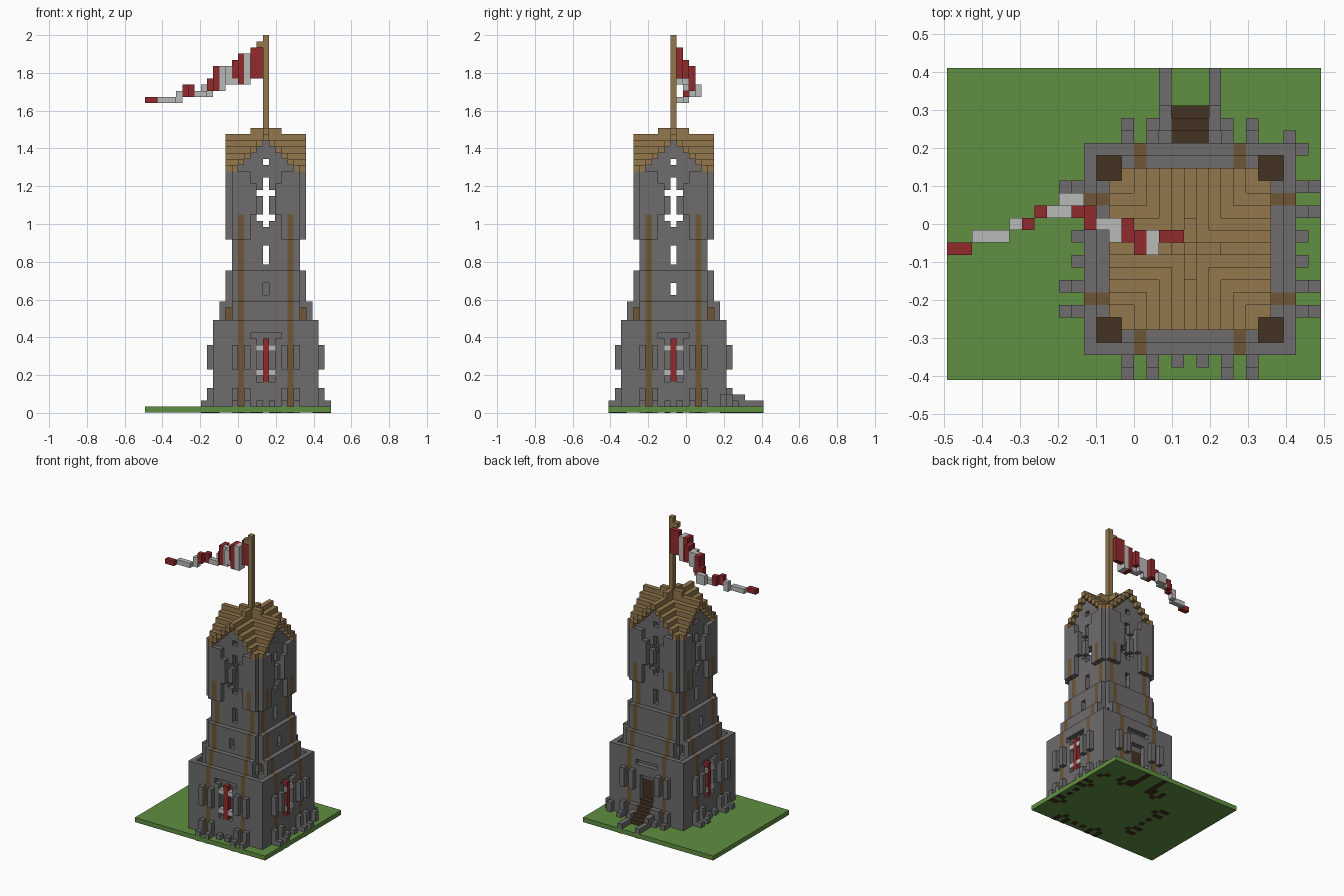
import bpy
import bmesh
from mathutils import Vector

default = bpy.data.objects.get("Cube")
if default:
    bpy.data.objects.remove(default, do_unlink=True)

UNIT = 2 / 61                                  # block edge length
ORIGIN = Vector((4.5, -2, 0.5)) * UNIT         # centre of the tower's lowest block


def material(name, colour):
    mat = bpy.data.materials.new(name)
    mat.use_nodes = True
    mat.diffuse_color = (*colour, 1)
    mat.node_tree.nodes["Principled BSDF"].inputs["Base Color"].default_value = (*colour, 1)
    return mat


stone = material("grey stone", (.156, .15, .153))
grass = material("green grass", (.117, .275, .054))
light_wood = material("light wood", (.287, .184, .074))
beam_wood = material("beam wood", (.155, .093, .038))
dark_wood = material("dark wood", (.058, .032, .017))
red = material("red cloth", (.283, .024, .026))
white = material("pale cloth", (.485, .497, .485))

PARTS = {
    "stone_walls": stone, "buttresses": stone, "stair_walls": stone,
    "corner_beams": beam_wood, "parapet_floor": dark_wood, "back_stairs": dark_wood,
    "roof": light_wood, "flagpole": light_wood,
    "banner_stripe": red, "banner_trim": white,
    "flag_red": red, "flag_pale": white,
}
cells = {}                                     # block position -> part name


def block(part, xs, ys, zs):
    """Fill an inclusive range of blocks; part None carves it away."""
    for x in range(xs[0], xs[1] + 1):
        for y in range(ys[0], ys[1] + 1):
            for z in range(zs[0], zs[1] + 1):
                if part:
                    cells[x, y, z] = part
                else:
                    cells.pop((x, y, z), None)


def on_side(side, part, t, d, z):
    """Fill blocks on one face: t runs along the face, d points outwards."""
    corners = []
    for a, b in zip(t, d):
        corners.append([(a, -b), (b, a), (-a, b), (-b, -a)][side])
    xs, ys = (sorted(axis) for axis in zip(*corners))
    block(part, xs, ys, z)


def mirrored(side, part, t, d, z):
    on_side(side, part, t, d, z)
    on_side(side, part, (-t[1], -t[0]), d, z)


def roof_height(x, y):
    return 44 - min(abs(x), abs(y))


# Hollow lower storey and the floor behind its parapet
block("stone_walls", (-8, 8), (-8, 8), (1, 14))
block(None, (-7, 7), (-7, 7), (1, 14))
block("parapet_floor", (-7, 7), (-7, 7), (12, 12))

# Hollow upper shaft, topped by four stepped gables
for x in range(-5, 6):
    for y in range(-5, 6):
        if max(abs(x), abs(y)) == 5:
            block("stone_walls", (x, x), (y, y), (13, roof_height(x, y) - 1))

for side in range(4):
    back = side == 2
    # Stepped wall faces
    on_side(side, "stone_walls", (-5, 5), (7, 7), (13, 17))
    on_side(side, "stone_walls", (-5, 5), (6, 6), (13, 22))
    mirrored(side, "stone_walls", (3, 5), (6, 6), (28, 38))
    mirrored(side, "stone_walls", (2, 2), (6, 6), (32, 36))
    mirrored(side, None, (5, 5), (6, 6), (15, 16))

    # Timber beams running up between pairs of buttresses
    for d, z in ((8, (1, 14)), (7, (13, 17)), (6, (15, 22)), (5, (23, 27)), (6, (28, 31))):
        mirrored(side, "corner_beams", (4, 4), (d, d), z)
    for t in (3, 5):
        mirrored(side, "buttresses", (t, t), (9, 9), (1, 3))
        mirrored(side, "buttresses", (t, t), (10, 10), (1, 1))
        mirrored(side, "buttresses", (t, t), (9, 9), (7, 10))
    if not back:
        mirrored(side, "buttresses", (1, 1), (9, 9), (1, 1))

    # Arrow slits and the cross window
    slits = [(24, 26), (30, 37), (40, 40)]
    if not back:
        slits.append((19, 20))
    for z in slits:
        on_side(side, None, (0, 0), (5, 6), z)
    for z in (31, 35):
        on_side(side, None, (-1, 1), (5, 6), (z, z))

    # Recessed panel with a banner
    on_side(side, None, (-2, 2), (8, 8), (12, 12))
    on_side(side, "stone_walls", (-2, 2), (7, 7), (4, 12))
    if not back:
        on_side(side, None, (-1, 1), (8, 8), (5, 11))
        on_side(side, "banner_stripe", (0, 0), (8, 8), (5, 11))
        for z in (6, 10):
            mirrored(side, "banner_trim", (1, 1), (8, 8), (z, z))

# Back doorway, stairs and stair walls
block(None, (-1, 1), (8, 8), (1, 9))
block("back_stairs", (-1, 1), (7, 7), (1, 8))
for step in range(4):
    block("back_stairs", (-1, 1), (11 - step, 11 - step), (1, 1 + step))
for x in (-2, 2):
    for end, top in ((14, 1), (11, 2), (9, 3)):
        block("stair_walls", (x, x), (9, end), (1, top))

# Loose stones at one back corner
block("buttresses", (8, 8), (9, 9), (1, 2))
block("buttresses", (9, 9), (8, 8), (1, 2))

# Crossed gable roof with open corners
for x in range(-6, 7):
    for y in range(-6, 7):
        if min(abs(x), abs(y)) < 6:
            cells[x, y, roof_height(x, y)] = "roof"
block("roof", (-2, 2), (0, 0), (45, 45))
block("roof", (0, 0), (-2, 2), (45, 45))

# Flagpole
block("flagpole", (0, 0), (0, 0), (45, 60))
block("flagpole", (-1, -1), (0, 0), (59, 59))

# Waving pennant: x start, x end, y start, y end, bottom, top
RED_RUNS = [(-2, -1, 1, 1, 54, 58), (-4, -4, 0, 1, 53, 57), (-5, -5, 1, 2, 54, 56),
            (-8, -8, 2, 3, 52, 55), (-9, -9, 3, 3, 52, 53), (-12, -12, 3, 3, 51, 52),
            (-13, -13, 2, 2, 51, 52), (-19, -18, 0, 0, 50, 50)]
PALE_RUNS = [(-3, -3, 0, 1, 53, 57), (-5, -5, 1, 1, 53, 53), (-6, -6, 1, 2, 53, 55),
             (-7, -7, 2, 2, 52, 55), (-10, -9, 4, 4, 51, 52), (-11, -10, 3, 3, 51, 51),
             (-14, -14, 2, 2, 50, 51), (-17, -15, 1, 1, 50, 50)]
for part, runs in (("flag_red", RED_RUNS), ("flag_pale", PALE_RUNS)):
    for run in runs:
        block(part, run[0:2], run[2:4], run[4:6])


def finish(name, bm, mat):
    mesh = bpy.data.meshes.new(name)
    bm.to_mesh(mesh)
    bm.free()
    mesh.materials.append(mat)
    obj = bpy.data.objects.new(name, mesh)
    bpy.context.collection.objects.link(obj)


# Turn the exposed block sides of each part into one mesh
AXES = [Vector((1, 0, 0)), Vector((0, 1, 0)), Vector((0, 0, 1))]
for part, mat in PARTS.items():
    bm = bmesh.new()
    for cell in [c for c, owner in cells.items() if owner == part]:
        centre = Vector(cell)
        for i in range(3):
            for sign in (-1, 1):
                normal = AXES[i] * sign
                if tuple(int(v) for v in centre + normal) in cells:
                    continue
                u, w = AXES[(i + 1) % 3] * sign, AXES[(i + 2) % 3]
                quad = [-u - w, u - w, u + w, w - u]
                bm.faces.new([bm.verts.new((centre + (normal + q) / 2) * UNIT + ORIGIN)
                              for q in quad])
    bmesh.ops.remove_doubles(bm, verts=bm.verts, dist=UNIT / 100)
    finish(part, bm, mat)


def add_box(bm, centre, size):
    verts = bmesh.ops.create_cube(bm, size=1)["verts"]
    bmesh.ops.scale(bm, vec=size, verts=verts)
    bmesh.ops.translate(bm, vec=centre, verts=verts)


# Grass plate, with earth patches under the buttresses
THIN = 0.002
ground = bmesh.new()
add_box(ground, (0, 0, (UNIT + THIN) / 2), (30 * UNIT, 25 * UNIT, UNIT - THIN))
finish("grass_plate", ground, grass)
patches = bmesh.new()
for x, y, z in cells:
    if z == 1 and cells[x, y, z] in ("buttresses", "stair_walls", "corner_beams"):
        spot = Vector((x, y, 0)) * UNIT + ORIGIN
        add_box(patches, (spot.x, spot.y, THIN), (UNIT, UNIT, THIN * 2))
finish("earth_patches", patches, dark_wood)
